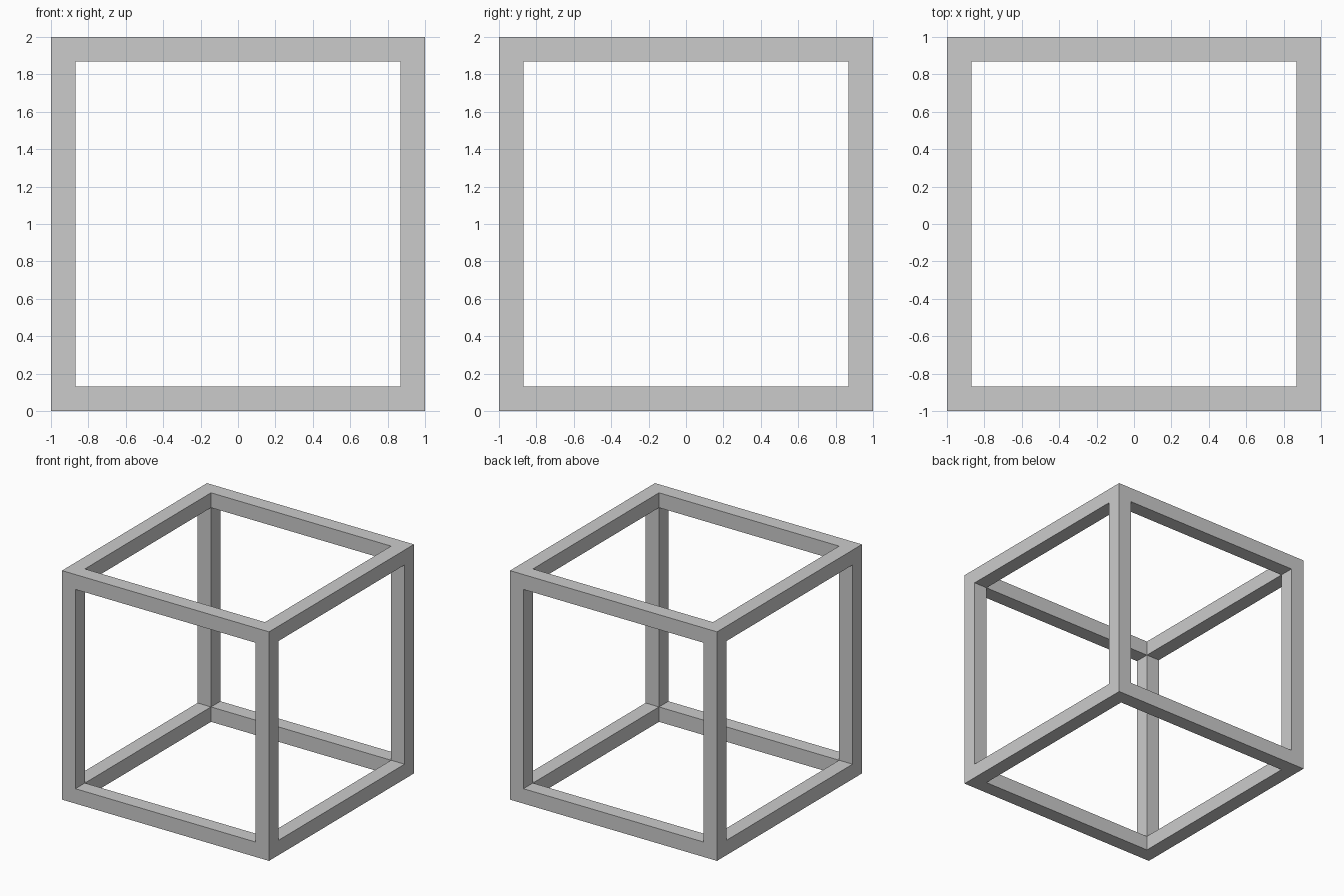
import bpy, bmesh
from mathutils import Matrix

if "Cube" in bpy.data.objects:
    bpy.data.objects.remove(bpy.data.objects["Cube"])

SIZE, BAR = 2.0, 0.13

bm = bmesh.new()
bmesh.ops.create_cube(bm, size=SIZE, matrix=Matrix.Translation((0, 0, SIZE / 2)))

# Border on every side of the cube
panels = list(bm.faces)
bmesh.ops.inset_individual(bm, faces=panels, thickness=BAR, use_even_offset=True)

# Push each panel in by the bar width, then open it so the walls meet as square bars
caps = bmesh.ops.extrude_discrete_faces(bm, faces=panels)["faces"]
for f in caps:
    f.normal_update()
    bmesh.ops.translate(bm, verts=f.verts, vec=f.normal * -BAR)
bmesh.ops.delete(bm, geom=caps, context='FACES')
bmesh.ops.remove_doubles(bm, verts=bm.verts, dist=0.001)
bmesh.ops.recalc_face_normals(bm, faces=bm.faces)

# Open cube frame of twelve square bars
mesh = bpy.data.meshes.new("cube_frame")
bm.to_mesh(mesh)
bm.free()
bpy.context.collection.objects.link(bpy.data.objects.new("cube_frame", mesh))
